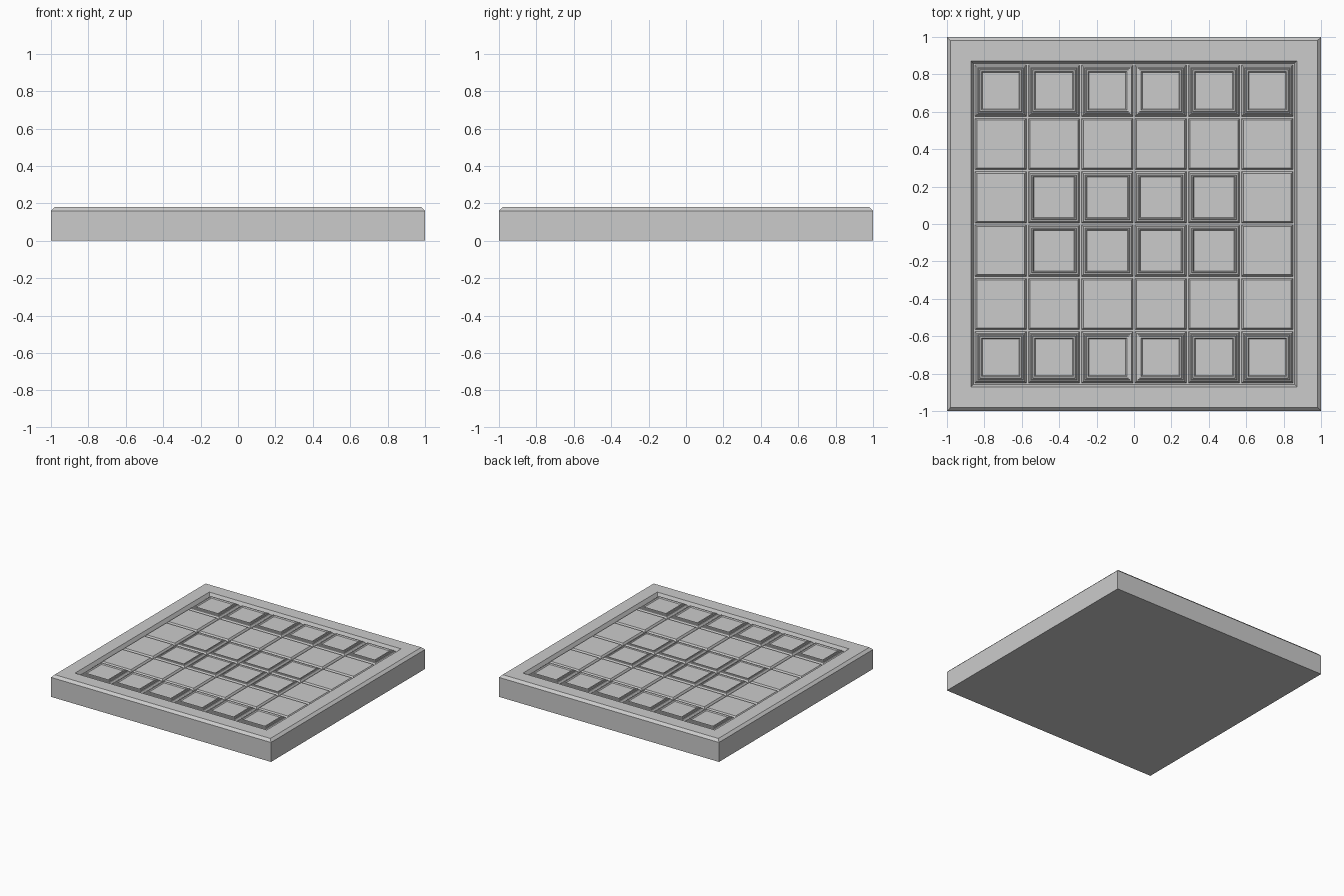
import bpy, bmesh

if "Cube" in bpy.data.objects:
    bpy.data.objects.remove(bpy.data.objects["Cube"])

P = 0.285          # cell pitch
RIM_IN = 0.872     # inner edge of the rim
TOP = 0.18


def finish(bm, name):
    bmesh.ops.recalc_face_normals(bm, faces=bm.faces)
    me = bpy.data.meshes.new(name)
    bm.to_mesh(me)
    bm.free()
    ob = bpy.data.objects.new(name, me)
    bpy.context.collection.objects.link(ob)
    return ob


def stepped_square(name, cx, cy, profile, close_bottom=True):
    """Stack of square rings (half size, height) bridged into a solid."""
    bm = bmesh.new()
    rings = [[bm.verts.new((cx + sx * h, cy + sy * h, z))
              for sx, sy in ((-1, -1), (1, -1), (1, 1), (-1, 1))]
             for h, z in profile]
    for a, b in zip(rings, rings[1:]):
        for i in range(4):
            j = (i + 1) % 4
            bm.faces.new((a[i], a[j], b[j], b[i]))
    bm.faces.new(rings[-1])
    if close_bottom:
        bm.faces.new(rings[0])
    return finish(bm, name)


# Tray with chamfered outer edge and a shallow recess, scored along the cell lines
tray = stepped_square("tray", 0, 0, [
    (1.0, 0), (1.0, TOP - 0.02), (0.98, TOP), (RIM_IN, TOP), (RIM_IN - 0.015, 0.15)])
bm = bmesh.new()
bm.from_mesh(tray.data)
for k in range(-2, 3):
    for n in ((1, 0, 0), (0, 1, 0)):
        bmesh.ops.bisect_plane(bm, geom=bm.verts[:] + bm.edges[:] + bm.faces[:],
                               plane_co=[k * P * c for c in n], plane_no=n)
bm.to_mesh(tray.data)
bm.free()

# Tile profiles: plain pads, and two depths of nested square steps
PLAIN = [(0.14, 0.145), (0.128, 0.165)]
INNER = PLAIN + [(0.120, 0.165), (0.118, 0.172), (0.112, 0.172), (0.108, 0.165)]
OUTER = PLAIN + [(0.122, 0.165), (0.120, 0.172), (0.114, 0.172), (0.112, 0.178),
                 (0.104, 0.178), (0.098, 0.170)]

for r in range(6):
    for c in range(6):
        if r in (0, 5):
            kind, prof = "stepped_tile", OUTER
        elif r in (2, 3) and 1 <= c <= 4:
            kind, prof = "framed_tile", INNER
        else:
            kind, prof = "plain_tile", PLAIN
        stepped_square(f"{kind}_{r}_{c}", (c - 2.5) * P, (r - 2.5) * P, prof)
